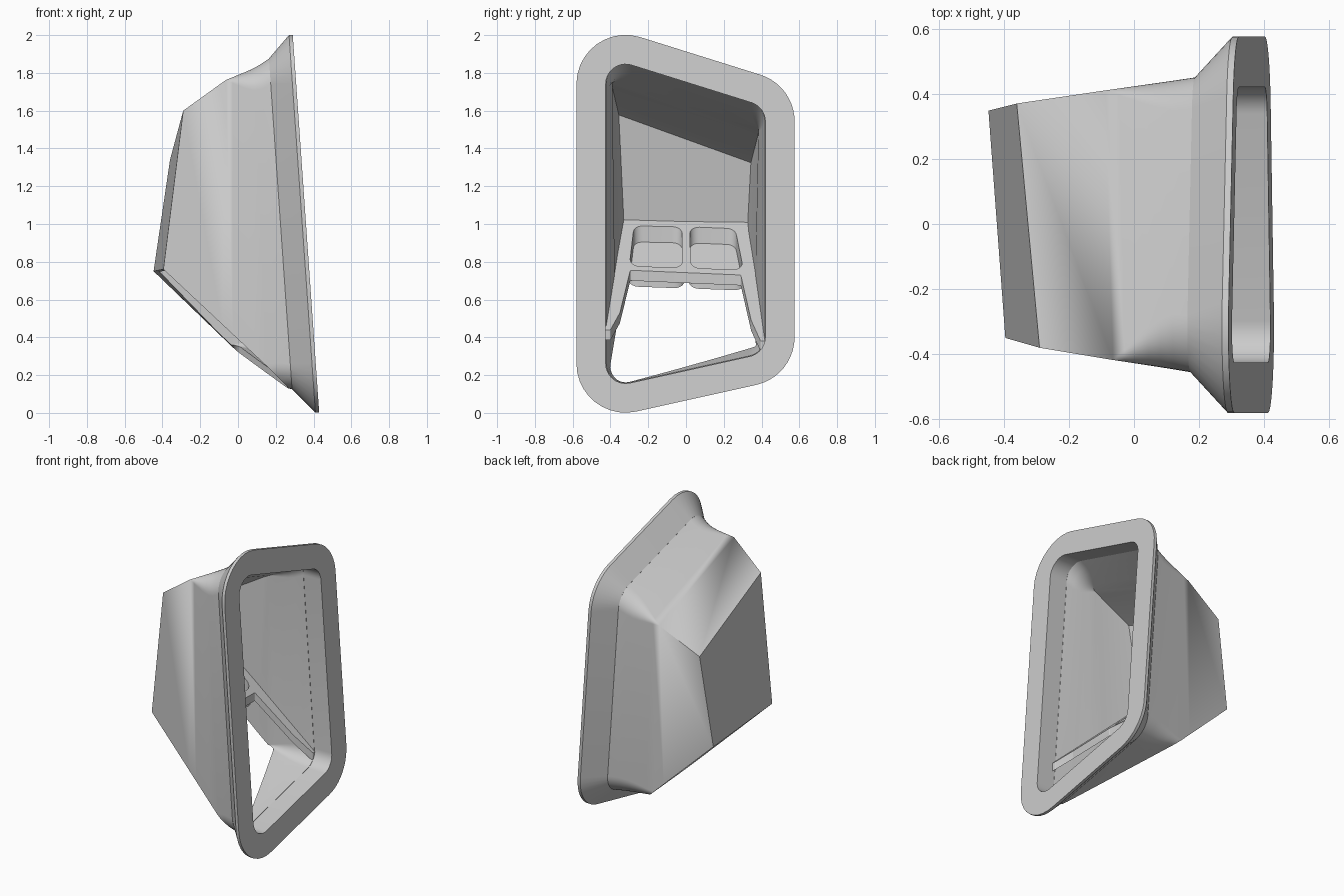
import bpy, bmesh, math
from mathutils import Vector

cube = bpy.data.objects.get("Cube")
if cube:
    bpy.data.objects.remove(cube, do_unlink=True)

grey = bpy.data.materials.new("plain grey")
grey.use_nodes = True
grey.diffuse_color = (0.604, 0.604, 0.604, 1)
grey.node_tree.nodes["Principled BSDF"].inputs["Base Color"].default_value = (0.604, 0.604, 0.604, 1)


def rounded(corners, radius, steps=10):
    """Closed outline through 3D corners, each replaced by an arc."""
    points = []
    for i, p in enumerate(corners):
        a = (corners[i - 1] - p).normalized()
        b = (corners[(i + 1) % len(corners)] - p).normalized()
        half = a.angle(b) / 2
        if radius <= 0:
            points += [p.copy() for _ in range(steps + 1)]
            continue
        reach = radius / math.tan(half)
        centre = p + (a + b).normalized() * radius / math.sin(half)
        start = (p + a * reach - centre).normalized()
        end = (p + b * reach - centre).normalized()
        points += [centre + start.slerp(end, k / steps).normalized() * radius
                   for k in range(steps + 1)]
    return points


def bridge(bm, one, two):
    for i in range(len(one)):
        j = (i + 1) % len(one)
        bm.faces.new((one[i], one[j], two[j], two[i]))


def finish(bm, name):
    bmesh.ops.remove_doubles(bm, verts=bm.verts, dist=0.0005)
    bmesh.ops.recalc_face_normals(bm, faces=bm.faces)
    mesh = bpy.data.meshes.new(name)
    bm.to_mesh(mesh)
    bm.free()
    mesh.materials.append(grey)
    obj = bpy.data.objects.new(name, mesh)
    bpy.context.collection.objects.link(obj)
    return obj


def activate(obj):
    bpy.ops.object.select_all(action='DESELECT')
    obj.select_set(True)
    bpy.context.view_layer.objects.active = obj


def smooth(obj):
    activate(obj)
    bpy.ops.object.shade_smooth_by_angle(angle=math.radians(28))


def frame_corners(inset, depth):
    """Corners of the slanted opening, inset and pushed back from its face."""
    corners = []
    left, right = -0.58 + inset, 0.575 - inset
    for y, top in ((left, True), (right, True), (right, False), (left, False)):
        if top:
            z = 2.095 - 0.313 * (y + 0.58) - 1.048 * inset
        else:
            z = -0.063 + 0.222 * (y + 0.58) + 1.024 * inset
        corners.append(Vector((0.43 - 0.07 * z - depth, y, z)))
    return corners


# Flange: closed ring swept through five outlines
bm = bmesh.new()
rings = []
for inset, depth in ((0.155, 0), (0, 0), (0, 0.02), (0.125, 0.135), (0.155, 0.135)):
    outline = rounded(frame_corners(inset, depth), 0.26 - inset)
    rings.append([bm.verts.new(p) for p in outline])
for i, ring in enumerate(rings):
    bridge(bm, ring, rings[(i + 1) % len(rings)])
smooth(finish(bm, "flange"))

# Housing: rounded outline lofted to a sharp back panel, open below
front = frame_corners(0.125, 0.134)
back = [Vector(p) for p in ((-0.29, -0.38, 1.6), (-0.36, 0.37, 1.34),
                            (-0.5, 0.335, 0.39), (-0.465, -0.33, 0.2))]
bm = bmesh.new()
loops = []
for t, radius in ((0, 0.135), (0.1, 0.13), (0.18, 0.115), (0.26, 0.09),
                  (0.34, 0.06), (0.42, 0.03), (0.5, 0), (1, 0)):
    section = [f.lerp(b, t) for f, b in zip(front, back)]
    loops.append([bm.verts.new(p) for p in rounded(section, radius)])
for one, two in zip(loops, loops[1:]):
    bridge(bm, one, two)
bm.faces.new(loops[-1])
bmesh.ops.remove_doubles(bm, verts=bm.verts, dist=0.0005)
bmesh.ops.bisect_plane(bm, geom=bm.verts[:] + bm.edges[:] + bm.faces[:],
                       plane_co=(0, 0, 0.355), plane_no=(0.95, 0.085, 1),
                       clear_inner=True)
housing = finish(bm, "housing")
wall = housing.modifiers.new("wall", 'SOLIDIFY')
wall.thickness = 0.033
wall.offset = -1
wall.use_even_offset = True
activate(housing)
bpy.ops.object.modifier_apply(modifier="wall")
smooth(housing)


def slab(name, outline, radius, top, bottom):
    """Sloping slab whose outline is given as seen through the opening."""
    flat = [Vector(((0.68 - z - 0.085 * y) / 0.95, y, z)) for y, z in outline]
    points = rounded(flat, radius, 6)
    bm = bmesh.new()
    upper = [bm.verts.new(p + Vector((0, 0, top))) for p in points]
    lower = [bm.verts.new(p + Vector((0, 0, bottom))) for p in points]
    bridge(bm, upper, lower)
    bm.faces.new(upper)
    bm.faces.new(lower)
    return finish(bm, name)


def combine(obj, other, operation):
    mod = obj.modifiers.new("combine", 'BOOLEAN')
    mod.operation = operation
    mod.solver = 'EXACT'
    mod.object = other
    activate(obj)
    bpy.ops.object.modifier_apply(modifier=mod.name)
    bpy.data.objects.remove(other, do_unlink=True)


# Shelf: sloping plate with two side rails
shelf = slab("shelf", [(-0.345, 1.035), (-0.39, 0.76), (-0.435, 0.44), (-0.40, 0.44),
                       (-0.35, 0.53), (-0.295, 0.755), (0.29, 0.73), (0.345, 0.49),
                       (0.395, 0.38), (0.43, 0.38), (0.39, 0.74), (0.345, 1.01)],
             0.008, 0, -0.055)

# Two rounded pockets sunk into the shelf
pockets = ([(-0.275, 0.99), (-0.02, 0.985), (-0.02, 0.768), (-0.30, 0.778)],
           [(0.02, 0.985), (0.26, 0.975), (0.305, 0.757), (0.025, 0.767)])
for outline in pockets:
    cy = sum(p[0] for p in outline) / 4
    cz = sum(p[1] for p in outline) / 4
    grown = [(cy + (y - cy) * 1.08, cz + (z - cz) * 1.08) for y, z in outline]
    combine(shelf, slab("tub", grown, 0.055, -0.03, -0.1), 'UNION')
for outline in pockets:
    combine(shelf, slab("pocket", outline, 0.05, 0.02, -0.085), 'DIFFERENCE')
smooth(shelf)
